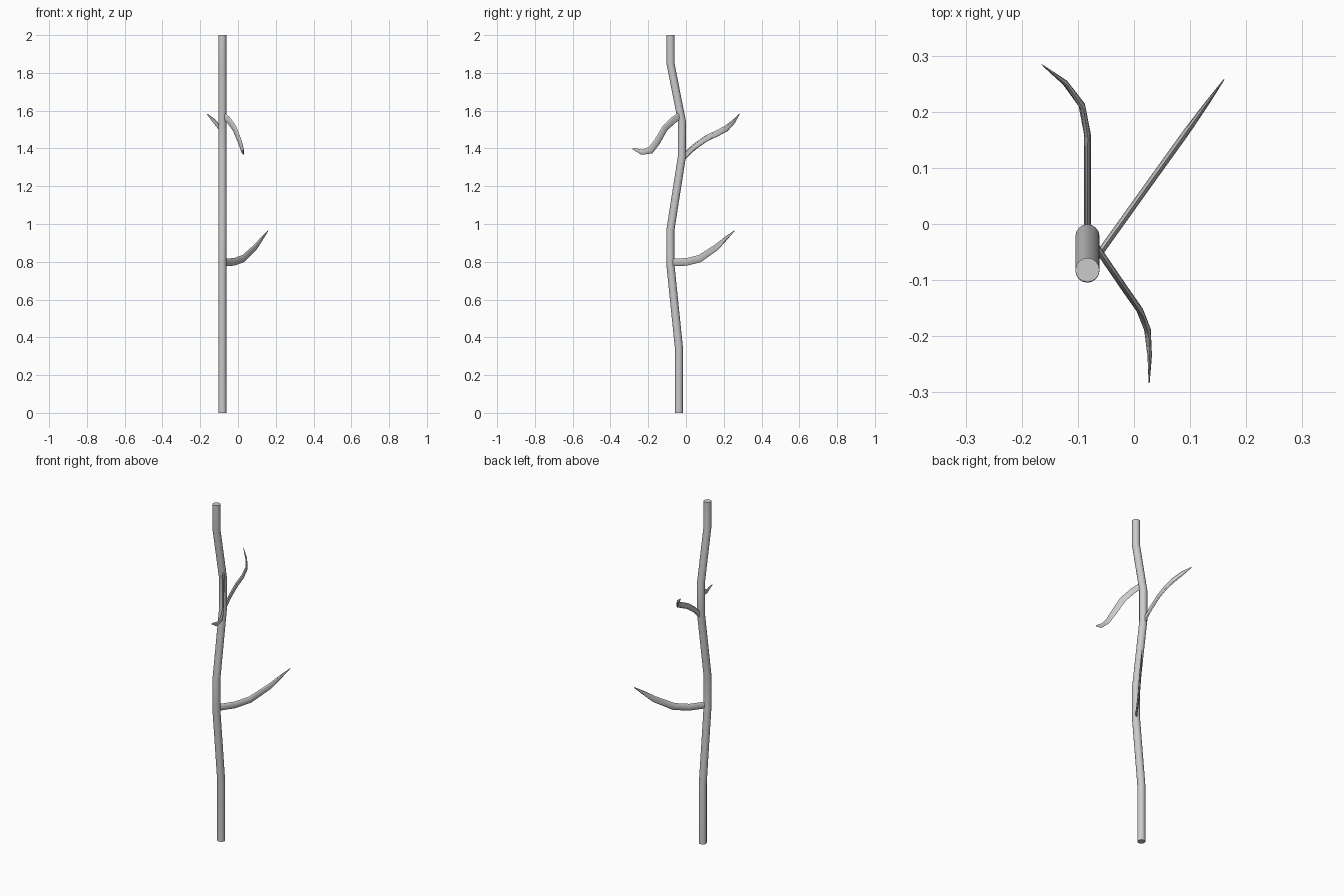
import bpy, bmesh, math
from mathutils import Vector


def sweep(name, rows, sides, level=False):
    """Skin elliptical rings along a path; rows = (x, y, z, half width, half height)."""
    bm = bmesh.new()
    pts = [Vector(r[:3]) for r in rows]
    rings = []
    for i, (p, r) in enumerate(zip(pts, rows)):
        if level:
            side, up = Vector((1, 0, 0)), Vector((0, 1, 0))
        else:
            a = (p - pts[i - 1]).normalized() if i else Vector()
            b = (pts[i + 1] - p).normalized() if i + 1 < len(pts) else Vector()
            t = (a + b).normalized()
            side = t.cross(Vector((0, 0, 1))).normalized()
            up = side.cross(t)
        ring = []
        for k in range(sides):
            ang = 2 * math.pi * k / sides
            ring.append(bm.verts.new(p + side * r[3] * math.cos(ang) + up * r[4] * math.sin(ang)))
        rings.append(ring)
    for lo, hi in zip(rings, rings[1:]):
        for k in range(sides):
            n = (k + 1) % sides
            bm.faces.new((lo[k], lo[n], hi[n], hi[k]))
    bm.faces.new(rings[0])
    bm.faces.new(rings[-1])
    bmesh.ops.recalc_face_normals(bm, faces=bm.faces)
    mesh = bpy.data.meshes.new(name)
    bm.to_mesh(mesh)
    bm.free()
    obj = bpy.data.objects.new(name, mesh)
    bpy.context.collection.objects.link(obj)
    bpy.context.view_layer.objects.active = obj
    bpy.ops.object.select_all(action='DESELECT')
    obj.select_set(True)
    bpy.ops.object.shade_smooth_by_angle(angle=math.radians(30))


# Trunk: constant radius, bending only in y
trunk = [(-0.038, 0), (-0.038, 0.35), (-0.083, 0.79), (-0.083, 0.965),
         (-0.022, 1.355), (-0.022, 1.545), (-0.082, 1.85), (-0.082, 2)]
sweep("trunk", [(-0.083, y, z, 0.0215, 0.0215) for y, z in trunk], 16, level=True)

# Lower branch, rising to the back right in one plane
sweep("lower_branch", [
    (-0.083, -0.082, 0.798, 0.006, 0.020),
    (-0.022, 0.003, 0.799, 0.006, 0.020),
    (0.028, 0.073, 0.817, 0.006, 0.020),
    (0.092, 0.162, 0.877, 0.006, 0.017),
    (0.130, 0.215, 0.927, 0.004, 0.010),
    (0.160, 0.257, 0.965, 0.001, 0.002)], 8)

# Upper back branch, curling left at the tip
sweep("upper_back_branch", [
    (-0.083, -0.022, 1.345, 0.006, 0.015),
    (-0.083, 0.040, 1.405, 0.006, 0.015),
    (-0.083, 0.105, 1.452, 0.006, 0.016),
    (-0.083, 0.160, 1.478, 0.006, 0.016),
    (-0.093, 0.212, 1.505, 0.006, 0.016),
    (-0.123, 0.252, 1.542, 0.005, 0.012),
    (-0.163, 0.283, 1.582, 0.001, 0.003)], 8)

# Upper front branch, drooping and curling forward at the tip
sweep("upper_front_branch", [
    (-0.083, -0.018, 1.583, 0.006, 0.018),
    (-0.048, -0.069, 1.548, 0.006, 0.019),
    (-0.018, -0.113, 1.505, 0.006, 0.019),
    (0.010, -0.153, 1.435, 0.006, 0.019),
    (0.024, -0.188, 1.390, 0.006, 0.019),
    (0.028, -0.235, 1.380, 0.004, 0.014),
    (0.027, -0.282, 1.400, 0.001, 0.004)], 8)
